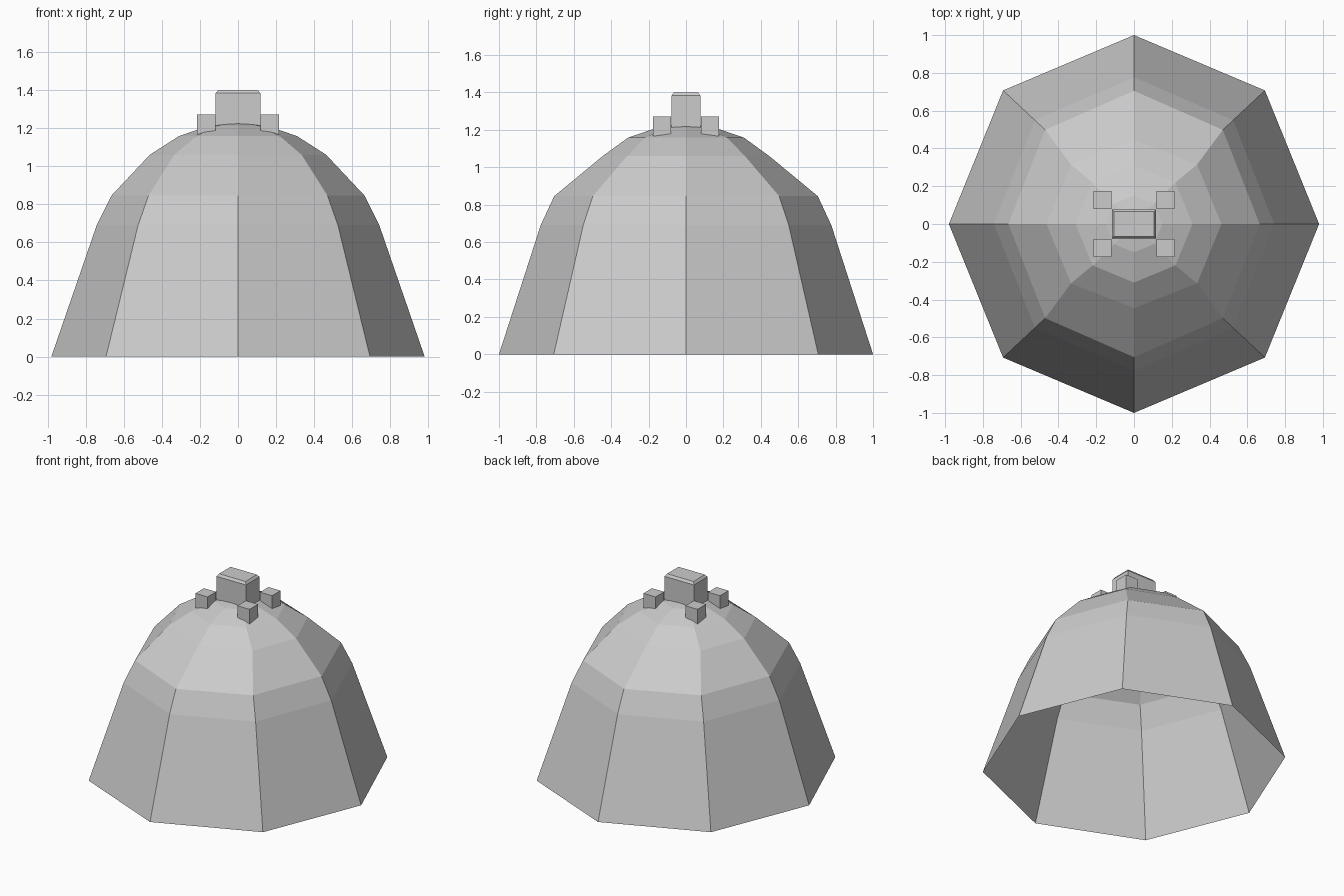
import bpy, bmesh
from math import sin, cos, pi

if "Cube" in bpy.data.objects:
    bpy.data.objects.remove(bpy.data.objects["Cube"])

def make_object(name, bm):
    bmesh.ops.recalc_face_normals(bm, faces=bm.faces)
    mesh = bpy.data.meshes.new(name)
    bm.to_mesh(mesh)
    bm.free()
    ob = bpy.data.objects.new(name, mesh)
    bpy.context.collection.objects.link(ob)
    return ob

def box(name, lo, hi, top_inset=0.0, top_drop=0.0):
    bm = bmesh.new()
    rings = [(lo[2], 0), (hi[2] - top_drop, 0)]
    if top_inset:
        rings.append((hi[2], top_inset))
    loops = [[bm.verts.new(p) for p in (
        (lo[0] + i, lo[1] + i, z), (hi[0] - i, lo[1] + i, z),
        (hi[0] - i, hi[1] - i, z), (lo[0] + i, hi[1] - i, z))] for z, i in rings]
    for a, b in zip(loops, loops[1:]):
        for k in range(4):
            bm.faces.new((a[k], a[(k + 1) % 4], b[(k + 1) % 4], b[k]))
    bm.faces.new(loops[0][::-1])
    bm.faces.new(loops[-1])
    return make_object(name, bm)

# Open eight-sided dome shell: x radius, y radius, height
profile = [(0.98, 1.0, 0), (0.742, 0.777, 0.69), (0.665, 0.705, 0.845),
           (0.463, 0.445, 1.06), (0.31, 0.31, 1.158), (0.15, 0.15, 1.213)]
bm = bmesh.new()
rings = []
for i, (rx, ry, z) in enumerate(profile):
    ring = []
    for k in range(8):
        a = k * pi / 4
        ring.append(bm.verts.new((rx * cos(a), ry * sin(a), z)))
        # Corner ribs are slightly fuller on the upper rings
        if k % 2 and i == 3:
            ring[-1].co.x *= 1.02
    rings.append(ring)
for a, b in zip(rings, rings[1:]):
    for k in range(8):
        bm.faces.new((a[k], a[(k + 1) % 8], b[(k + 1) % 8], b[k]))
apex = bm.verts.new((0, 0, 1.235))
for k in range(8):
    bm.faces.new((rings[-1][k], rings[-1][(k + 1) % 8], apex))
make_object("dome", bm)

# Top block with a chamfered lid
box("top_block", (-0.117, -0.077, 1.2), (0.117, 0.077, 1.4), 0.012, 0.017)

# Four small cubes around the block
for sx in (-1, 1):
    for sy in (-1, 1):
        cx, cy, h = sx * 0.167, sy * 0.128, 0.048
        box("small_cube", (cx - h, cy - h, 1.165), (cx + h, cy + h, 1.272))
